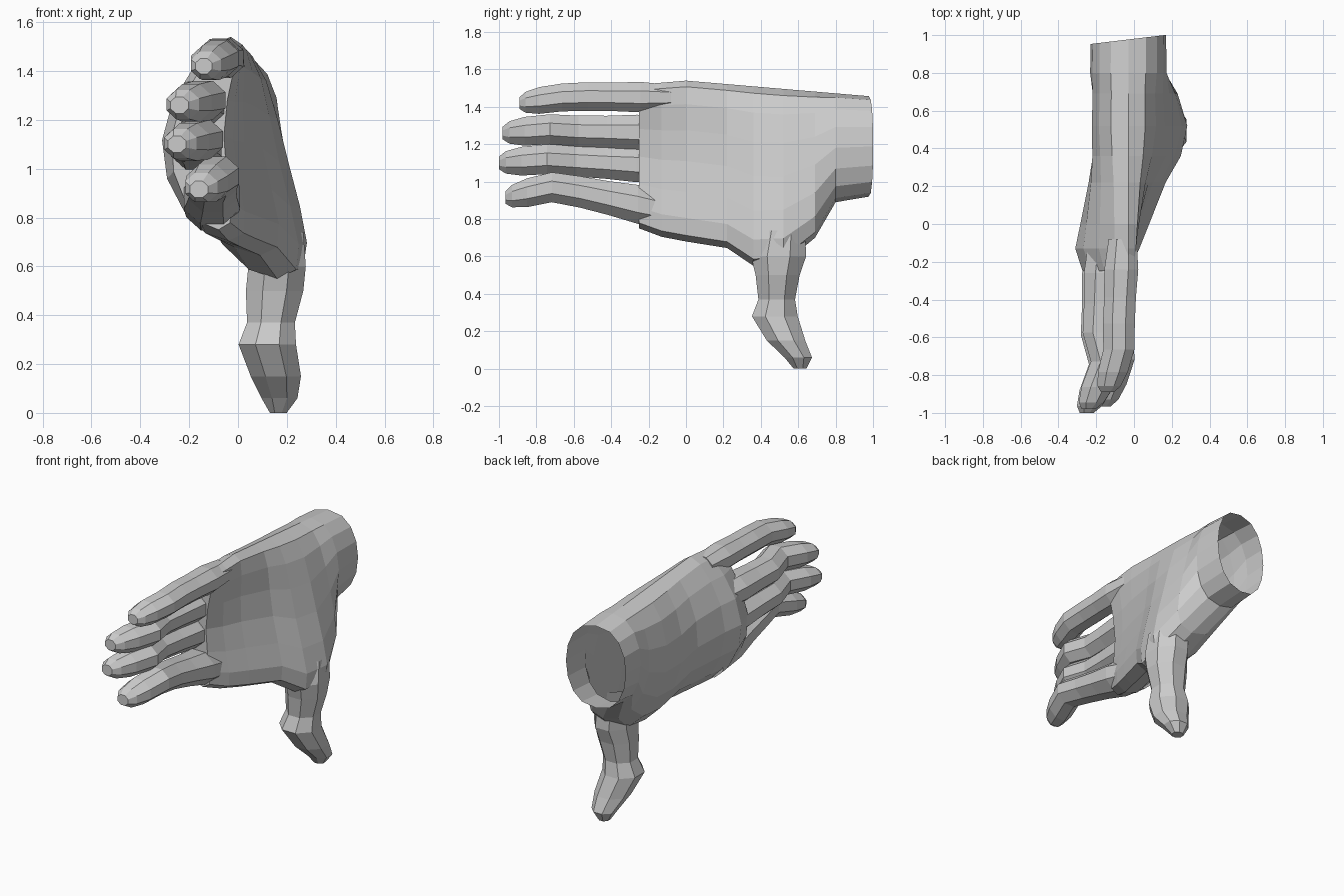
import bpy, bmesh
from math import sin, cos, pi, copysign

if "Cube" in bpy.data.objects:
    bpy.data.objects.remove(bpy.data.objects["Cube"])


def loft(name, rings, cap_start=False):
    """Skin closed point rings into one flat-shaded object, capped at the end."""
    bm = bmesh.new()
    loops = [[bm.verts.new(p) for p in ring] for ring in rings]
    n = len(loops[0])
    for a, b in zip(loops, loops[1:]):
        for i in range(n):
            j = (i + 1) % n
            bm.faces.new((a[i], a[j], b[j], b[i]))
    if cap_start:
        bm.faces.new(loops[0][::-1])
    bm.faces.new(loops[-1])
    bmesh.ops.recalc_face_normals(bm, faces=bm.faces)
    me = bpy.data.meshes.new(name)
    bm.to_mesh(me)
    bm.free()
    ob = bpy.data.objects.new(name, me)
    bpy.context.collection.objects.link(ob)


def palm_ring(y, xb, zb, thick, bow, n=16):
    """Section from the little-finger edge down to the thumb edge, bowed towards the back."""
    xt, zt = -0.03, 1.54 - 0.085 * abs(y)
    ring = []
    for i in range(n):
        a = 2 * pi * i / n
        s = (1 - cos(a)) / 2
        w = copysign(abs(sin(a)) ** 0.8, sin(a)) if i % (n // 2) else 0
        x = xt + (xb - xt) * s - bow * sin(pi * s) + (thick + 0.4 * bow * s) * w
        slant = 0.12 * (x + 0.03) if y > 0.9 else 0
        ring.append((x, y + slant, zt + (zb - zt) * s))
    return ring


def oval(x, y, z, rx, r2, flat, n=8):
    """Oval ring: horizontal for the thumb, upright for the fingers."""
    pts = []
    for i in range(n):
        a = 2 * pi * (i + 0.5) / n
        u, v = 1.06 * rx * cos(a), 1.06 * r2 * sin(a)
        pts.append((x + u, y + v, z) if flat else (x + u, y, z + v))
    return pts


def blend(keys, vals, t):
    """Piecewise linear value at t."""
    for k0, k1, a, b in zip(keys, keys[1:], vals, vals[1:]):
        if t <= k1:
            return a + (b - a) * (t - k0) / (k1 - k0)
    return vals[-1]


# Palm with open wrist: y, thumb-edge x and z, half thickness, bow
palm = [
    (0.977, -0.03, 0.92, 0.20, 0.00),
    (0.80, -0.01, 0.89, 0.20, 0.01),
    (0.69, 0.12, 0.70, 0.19, 0.06),
    (0.52, 0.18, 0.56, 0.195, 0.08),
    (0.36, 0.16, 0.55, 0.175, 0.09),
    (0.22, 0.09, 0.645, 0.15, 0.10),
    (0.00, 0.01, 0.68, 0.13, 0.12),
    (-0.13, -0.04, 0.705, 0.12, 0.13),
    (-0.25, -0.08, 0.75, 0.085, 0.11),
]
loft("palm_and_wrist", [palm_ring(*p) for p in palm])

# Thumb hanging down: x, y, z, half width
thumb = [
    (0.15, 0.51, 0.74, 0.13),
    (0.16, 0.495, 0.60, 0.15),
    (0.15, 0.49, 0.50, 0.12),
    (0.135, 0.485, 0.37, 0.10),
    (0.12, 0.475, 0.28, 0.125),
    (0.155, 0.535, 0.15, 0.105),
    (0.17, 0.60, 0.06, 0.075),
    (0.165, 0.61, 0.00, 0.035),
]
loft("thumb", [oval(x, y, z, min(r, 0.12), r, True) for x, y, z, r in thumb])

# Fingers share joint stations (fraction of length, relative size)
stations = [(0, 0.85), (0.2, 1.05), (0.38, 1), (0.55, 1.02), (0.72, 1), (0.87, 0.96), (0.96, 0.75), (1, 0.42)]
keys = (0, 0.55, 0.72, 1)
# Each finger: tip y, half width, root swelling, x at the keys, z at the keys
fingers = {
    "little_finger": (-0.89, 0.08, 0.1, (-0.06, -0.08, -0.08, -0.14), (1.45, 1.455, 1.45, 1.42)),
    "ring_finger": (-0.98, 0.086, 0.3, (-0.15, -0.18, -0.14, -0.24), (1.26, 1.27, 1.28, 1.26)),
    "middle_finger": (-1.0, 0.086, 0.3, (-0.16, -0.19, -0.15, -0.25), (1.08, 1.11, 1.12, 1.10)),
    "index_finger": (-0.965, 0.086, 0.6, (-0.11, -0.10, -0.085, -0.16), (0.84, 0.945, 0.97, 0.915)),
}
for name, (tip, r, swell, xs, zs) in fingers.items():
    rings = []
    for t, size in stations:
        # Fingers swell where they leave the palm, closing the webs between them
        w = r * size * (1 + swell * max(0, 0.6 - t))
        rings.append(oval(blend(keys, xs, t), -0.08 + (tip + 0.08) * t,
                          blend(keys, zs, t), 1.05 * w, 0.95 * w, False))
    loft(name, rings, cap_start=True)
